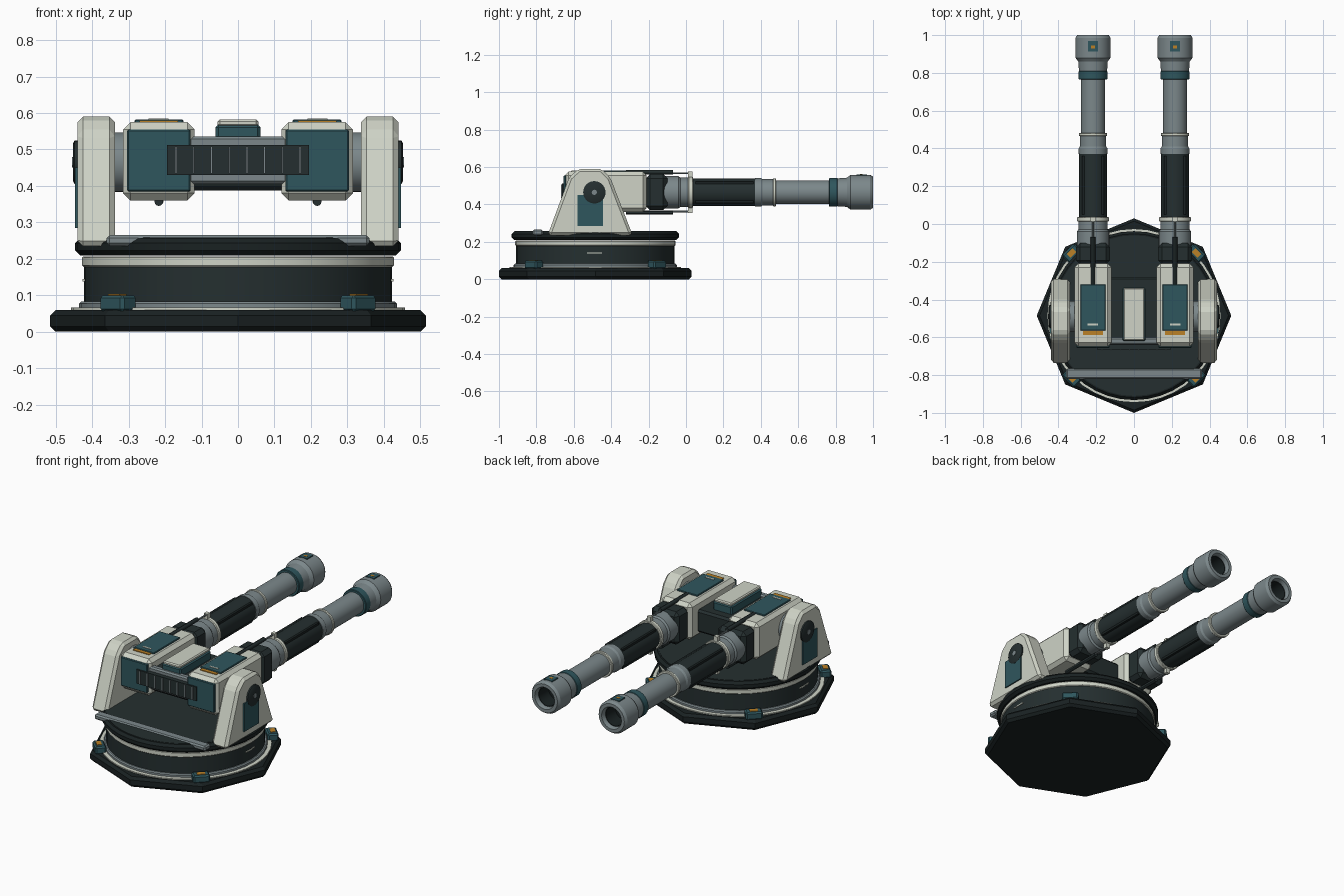
import bpy, bmesh, math
from mathutils import Matrix, Vector

if "Cube" in bpy.data.objects:
    bpy.data.objects.remove(bpy.data.objects["Cube"])


def material(name, rgb):
    m = bpy.data.materials.new(name)
    m.diffuse_color = (*rgb, 1)
    m.use_nodes = True
    m.node_tree.nodes["Principled BSDF"].inputs["Base Color"].default_value = m.diffuse_color
    return m


WHITE = material("off_white", (0.62, 0.65, 0.565))
GRAY = material("steel_gray", (0.20, 0.245, 0.257))
DARK = material("dark_slate", (0.018, 0.028, 0.029))
BLACK = material("near_black", (0.010, 0.0155, 0.016))
TEAL = material("deep_teal", (0.028, 0.093, 0.110))
ORANGE = material("amber", (0.50, 0.22, 0.02))

CY = -0.485            # turntable centre along y
GX, GZ = 0.217, 0.465  # gun axis


def finish(bm, name, mat, smooth=False, bevel=0.0):
    if bevel:
        bmesh.ops.bevel(bm, geom=bm.edges[:], offset=bevel, segments=1,
                        affect='EDGES', clamp_overlap=True)
    bmesh.ops.recalc_face_normals(bm, faces=bm.faces[:])
    me = bpy.data.meshes.new(name)
    bm.to_mesh(me)
    bm.free()
    me.materials.append(mat)
    ob = bpy.data.objects.new(name, me)
    bpy.context.collection.objects.link(ob)
    if smooth:
        bpy.ops.object.select_all(action='DESELECT')
        ob.select_set(True)
        bpy.context.view_layer.objects.active = ob
        bpy.ops.object.shade_smooth_by_angle(angle=math.radians(30))
    return ob


def box(name, mat, x, y, z, bevel=0.0, turn=None):
    """Box from (min, max) ranges; turn = (angle, pivot) rotates about z."""
    bm = bmesh.new()
    bmesh.ops.create_cube(bm, size=1)
    for v in bm.verts:
        v.co = Vector([(r[0] + r[1]) / 2 + c * (r[1] - r[0])
                       for r, c in zip((x, y, z), v.co)])
    if turn:
        bmesh.ops.rotate(bm, verts=bm.verts[:], cent=turn[1],
                         matrix=Matrix.Rotation(turn[0], 3, 'Z'))
    return finish(bm, name, mat, bevel=bevel)


def lathe(name, mat, profile, axis='Z', at=(0, 0, 0), sides=40, closed=False, smooth=True):
    """Turn (radius, height) points about an axis through 'at'."""
    bm = bmesh.new()
    rings = []
    for r, h in profile:
        ring = []
        for i in range(sides):
            a = 2 * math.pi * i / sides
            c, s = r * math.cos(a), r * math.sin(a)
            p = {'Z': (c, s, h), 'Y': (c, h, s), 'X': (h, c, s)}[axis]
            ring.append(bm.verts.new(Vector(p) + Vector(at)))
        rings.append(ring)
    pairs = list(zip(rings, rings[1:]))
    if closed:
        pairs.append((rings[-1], rings[0]))
    for a, b in pairs:
        for i in range(sides):
            j = (i + 1) % sides
            bm.faces.new((a[i], a[j], b[j], b[i]))
    if not closed:
        bm.faces.new(rings[0])
        bm.faces.new(rings[-1])
    return finish(bm, name, mat, smooth)


def drum(r, z0, z1, c=0.0):
    """Cylinder profile with chamfer c."""
    if not c:
        return [(r, z0), (r, z1)]
    return [(r - c, z0), (r, z0 + c), (r, z1 - c), (r - c, z1)]


def prism_x(name, mat, pts, x0, x1, bevel):
    """Extrude a (y, z) outline along x."""
    bm = bmesh.new()
    a = [bm.verts.new((x0, y, z)) for y, z in pts]
    b = [bm.verts.new((x1, y, z)) for y, z in pts]
    bm.faces.new(a)
    bm.faces.new(b)
    for i in range(len(pts)):
        j = (i + 1) % len(pts)
        bm.faces.new((a[i], a[j], b[j], b[i]))
    return finish(bm, name, mat, bevel=bevel)


# Base: octagonal foot plate, inlay ring, drum and turntable
C = (0, CY, 0)
lathe("base_plate", BLACK, drum(0.515, 0, 0.06, 0.015), at=C, sides=8, smooth=False)
lathe("base_inlay_ring", WHITE, drum(0.458, 0.058, 0.066), at=C)
lathe("drum_foot_ring", GRAY, drum(0.436, 0.06, 0.083, 0.006), at=C)
lathe("drum", DARK, drum(0.423, 0.07, 0.19), at=C)
lathe("drum_top_ring", WHITE, drum(0.428, 0.178, 0.207, 0.004), at=C)
lathe("turntable", BLACK, drum(0.447, 0.209, 0.257, 0.014), at=C)
lathe("turntable_deck", DARK, drum(0.425, 0.25, 0.259), at=C)
box("rear_bar", GRAY, (-0.36, 0.36), (-0.82, -0.765), (0.235, 0.265), 0.008)

# Four clamps on the base corners
for k in range(4):
    turn = (math.radians(45 + 90 * k), Vector((0, CY, 0)))
    box("base_clamp", TEAL, (0.435, 0.495), (CY - 0.046, CY + 0.046), (0.055, 0.1), 0.008, turn)
    box("clamp_marker", ORANGE, (0.455, 0.482), (CY - 0.022, CY + 0.022), (0.099, 0.103), 0, turn)

# Centre cradle joining the guns
box("cradle_core", DARK, (-0.14, 0.14), (-0.62, -0.28), (0.388, 0.52), 0.012)
box("cradle_back", GRAY, (-0.14, 0.14), (-0.638, -0.6), (0.405, 0.536), 0.008)
box("sensor_box", TEAL, (-0.062, 0.062), (-0.62, -0.335), (0.51, 0.568), 0.008)
box("sensor_cap", WHITE, (-0.056, 0.056), (-0.617, -0.338), (0.562, 0.582), 0.006)
box("rear_grille", DARK, (-0.195, 0.195), (-0.664, -0.63), (0.43, 0.512))
for i in range(8):
    x = -0.17 + i * 0.0486
    box("grille_rib", GRAY, (x - 0.0025, x + 0.0025), (-0.669, -0.66), (0.434, 0.508))

for s in (-1, 1):
    def span(a, b):
        return tuple(sorted((s * a, s * b)))

    # Side support with pivot and access panel
    prism_x("side_support", WHITE,
            [(-0.74, 0.235), (-0.625, 0.545), (-0.575, 0.59), (-0.45, 0.59),
             (-0.405, 0.545), (-0.285, 0.235)], *span(0.338, 0.44), 0.015)
    lathe("pivot_cap", DARK, [(0.06, s * 0.435), (0.06, s * 0.448), (0.05, s * 0.453)],
          'X', (0, -0.49, GZ), 24)
    lathe("pivot_bolt", GRAY, drum(0.014, s * 0.45, s * 0.455), 'X', (0, -0.49, GZ), 12)
    box("support_panel", TEAL, span(0.436, 0.447), (-0.58, -0.445), (0.285, 0.45))
    box("support_foot", DARK, span(0.335, 0.44), (-0.53, -0.45), (0.235, 0.262), 0.008)
    lathe("trunnion", GRAY, drum(0.082, s * 0.29, s * 0.345), 'X', (0, -0.49, GZ), 32)
    box("drum_mark", WHITE, span(0.415, 0.426), (-0.53, -0.45), (0.138, 0.144))

    # Gun housing
    box("gun_housing", WHITE, (s * GX - 0.098, s * GX + 0.098), (-0.648, -0.21), (0.36, 0.575), 0.02)
    box("housing_rear_plate", TEAL, span(0.13, 0.304), (-0.656, -0.64), (0.385, 0.555), 0.004)
    box("top_hatch", TEAL, span(0.15, 0.284), (-0.565, -0.32), (0.57, 0.582), 0.003)
    box("hatch_stripe", ORANGE, span(0.165, 0.27), (-0.588, -0.567), (0.57, 0.579))
    box("hatch_handle", WHITE, span(0.19, 0.245), (-0.537, -0.528), (0.58, 0.585))
    box("housing_collar", DARK, (s * GX - 0.09, s * GX + 0.09), (-0.215, -0.1), (0.37, 0.562), 0.022)

    # Recoil rods above and below, with brackets
    for t in (-1, 1):
        z = GZ + t * 0.108
        lathe("recoil_rod", DARK, drum(0.012, -0.32, -0.07), 'Y', (s * GX, 0, z), 12)
        lathe("thin_rod", GRAY, drum(0.005, -0.08, 0.03), 'Y', (s * GX, 0, z - t * 0.006), 8)
        box("rod_bracket", WHITE, (s * GX - 0.012, s * GX + 0.012), (0.012, 0.036),
            tuple(sorted((GZ + t * 0.07, GZ + t * 0.11))))

    # Barrel, back to front
    A = (s * GX, 0, GZ)
    lathe("barrel_root", GRAY, [(0.086, -0.12), (0.086, -0.04), (0.078, -0.03), (0.078, 0.02)], 'Y', A)
    lathe("root_ring", WHITE, drum(0.084, 0.012, 0.038, 0.004), 'Y', A)
    lathe("barrel_sleeve", DARK, drum(0.074, 0.03, 0.375), 'Y', A, 16)
    for k in range(4):
        a = math.radians(45 + 90 * k)
        cx, cz = s * GX + 0.07 * math.cos(a), GZ + 0.07 * math.sin(a)
        box("sleeve_rib", BLACK, (cx - 0.008, cx + 0.008), (0.05, 0.36), (cz - 0.008, cz + 0.008))
    lathe("sleeve_end", GRAY, [(0.076, 0.37), (0.076, 0.4), (0.07, 0.41), (0.07, 0.47)], 'Y', A)
    lathe("front_ring", WHITE, drum(0.075, 0.465, 0.482, 0.003), 'Y', A)
    lathe("barrel_tube", GRAY, drum(0.063, 0.47, 0.78), 'Y', A)
    lathe("teal_band", TEAL, drum(0.077, 0.765, 0.81, 0.003), 'Y', A)
    lathe("muzzle", GRAY, [(0.074, 0.805), (0.078, 0.86), (0.093, 0.88), (0.093, 0.985),
                           (0.083, 1.0), (0.064, 1.0), (0.058, 0.985), (0.056, 0.88),
                           (0.05, 0.81)], 'Y', A, closed=True)
    lathe("bore", BLACK, [(0.057, 0.975), (0.054, 0.975), (0.05, 0.89), (0.004, 0.89),
                          (0.004, 0.88), (0.057, 0.88)], 'Y', A, closed=True)
    box("muzzle_plate", TEAL, (s * GX - 0.026, s * GX + 0.026), (0.912, 0.968), (0.55, 0.5605))
    box("muzzle_mark", ORANGE, (s * GX - 0.01, s * GX + 0.01), (0.93, 0.944), (0.555, 0.5615))
